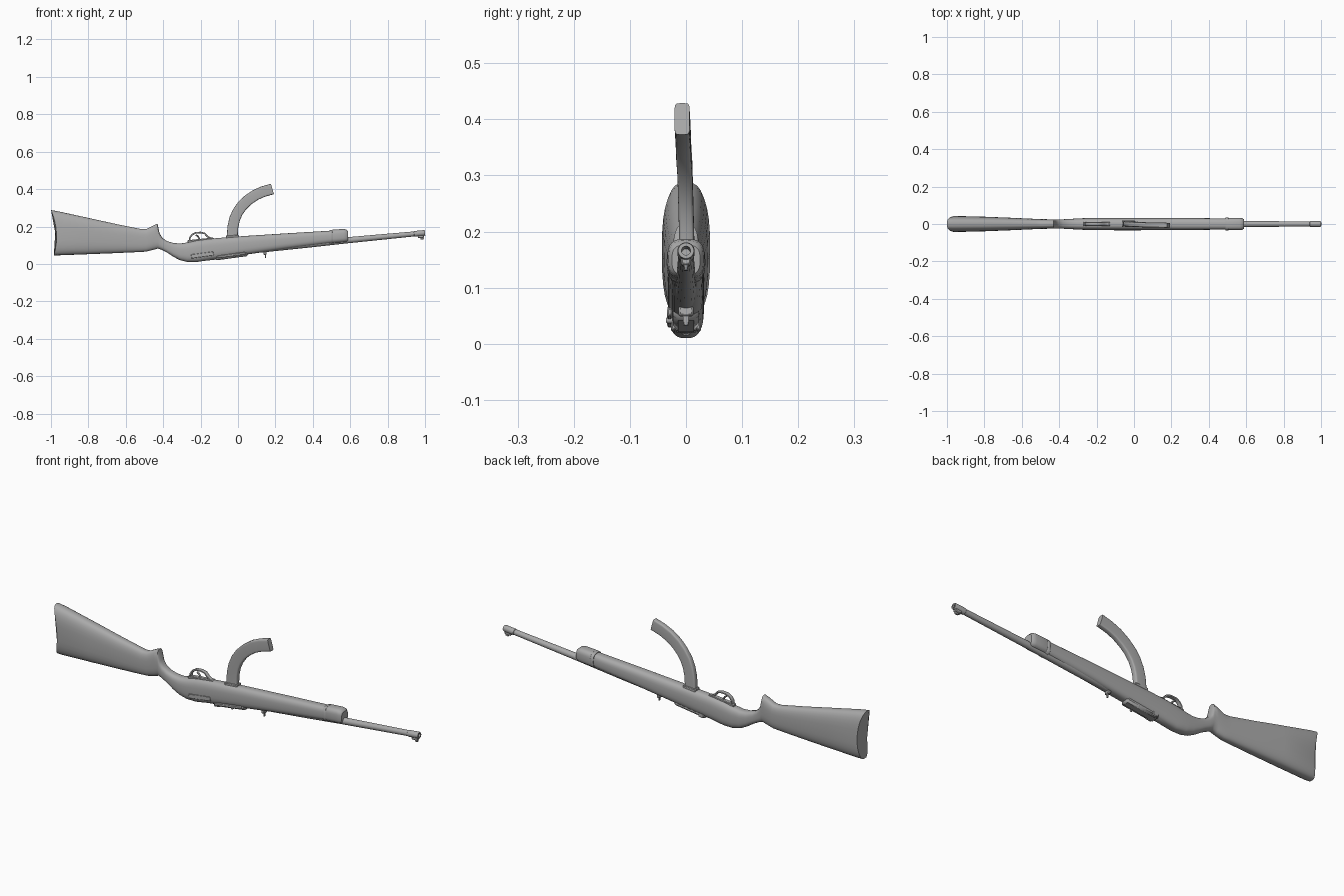
import bpy, bmesh, math
from mathutils import Vector

cube = bpy.data.objects.get("Cube")
if cube:
    bpy.data.objects.remove(cube, do_unlink=True)

grey = bpy.data.materials.new("plain grey")
GREY = (0.4, 0.4, 0.4, 1)
grey.diffuse_color = GREY
grey.use_nodes = True
grey.node_tree.nodes["Principled BSDF"].inputs["Base Color"].default_value = GREY


def finish(name, bm, angle=38):
    bmesh.ops.recalc_face_normals(bm, faces=bm.faces)
    mesh = bpy.data.meshes.new(name)
    bm.to_mesh(mesh)
    bm.free()
    mesh.materials.append(grey)
    ob = bpy.data.objects.new(name, mesh)
    bpy.context.collection.objects.link(ob)
    bpy.ops.object.select_all(action='DESELECT')
    ob.select_set(True)
    bpy.context.view_layer.objects.active = ob
    bpy.ops.object.shade_smooth_by_angle(angle=math.radians(angle))
    return ob


def squircle(power, count):
    """Unit rounded-square outline."""
    pts = []
    for i in range(count):
        a = math.tau * i / count
        c, s = math.cos(a), math.sin(a)
        pts.append((math.copysign(abs(c) ** (2 / power), c),
                    math.copysign(abs(s) ** (2 / power), s)))
    return pts


def loft(name, rings, closed=False, angle=38):
    """Skin a list of point rings, capping both ends."""
    bm = bmesh.new()
    vs = [[bm.verts.new(p) for p in ring] for ring in rings]
    n = len(vs[0])
    for a, b in zip(vs, vs[1:] + vs[:1] if closed else vs[1:]):
        for i in range(n):
            j = (i + 1) % n
            bm.faces.new((a[i], a[j], b[j], b[i]))
    if not closed:
        bm.faces.new(vs[0])
        bm.faces.new(vs[-1])
    return finish(name, bm, angle)


def sweep(name, path, half_w, half_y, power=2, count=12, closed=False):
    """Sweep a rounded section along a path lying in a lengthwise plane."""
    path = [Vector(p) for p in path]
    last = len(path) - 1
    rings = []
    for i, p in enumerate(path):
        if closed:
            t = path[(i + 1) % len(path)] - path[i - 1]
        else:
            t = path[min(i + 1, last)] - path[max(i - 1, 0)]
        t.normalize()
        side = Vector((-t.z, 0, t.x))
        rings.append([p + side * half_w * u + Vector((0, half_y * v, 0))
                      for u, v in squircle(power, count)])
    return loft(name, rings, closed)


def tube(name, start, direction, profile, count=20, angle=38):
    """Turn (distance, radius) pairs around an axis."""
    d = Vector(direction).normalized()
    u = d.orthogonal().normalized()
    v = d.cross(u)
    rings = [[Vector(start) + d * t + r * (math.cos(math.tau * i / count) * u
              + math.sin(math.tau * i / count) * v) for i in range(count)]
             for t, r in profile]
    return loft(name, rings, angle=angle)


def block(name, centre, size, tilt=0.0, bevel=0.003):
    bm = bmesh.new()
    bmesh.ops.create_cube(bm, size=1)
    bmesh.ops.scale(bm, vec=size, verts=bm.verts)
    bmesh.ops.bevel(bm, geom=bm.edges[:], offset=bevel, segments=1, affect='EDGES')
    ob = finish(name, bm)
    ob.location = centre
    ob.rotation_euler.y = -tilt
    return ob


# Stock: x, top z, bottom z, half width
stations = [
    (-0.985, .288, .046, .040), (-0.96, .281, .046, .043), (-0.80, .246, .052, .039),
    (-0.65, .213, .058, .033), (-0.52, .187, .064, .027), (-0.49, .187, .066, .026),
    (-0.45, .207, .076, .025), (-0.43, .215, .082, .024), (-0.42, .165, .080, .024),
    (-0.405, .140, .074, .024), (-0.38, .122, .061, .025), (-0.345, .112, .038, .027),
    (-0.31, .109, .020, .029), (-0.27, .115, .010, .031), (-0.22, .126, .010, .032),
    (-0.15, .135, .022, .032), (0.0, .147, .044, .032), (0.25, .163, .079, .032),
    (0.498, .178, .111, .030)]
rings = []
for k, (x, top, low, w) in enumerate(stations):
    mid, half = (top + low) / 2, (top - low) / 2
    dish = .022 if k == 0 else 0          # hollowed butt end
    lean = -.015 if k == 0 else 0
    rings.append([Vector((x + dish * (1 - v * v) + lean * (v + 1) / 2,
                          w * u, mid + half * v)) for u, v in squircle(2.8, 32)])
loft("stock", rings, angle=50)

# Fore-end cap with rounded nose
cap = [(0.496, .181, .111, .031), (0.506, .183, .111, .033), (0.565, .187, .116, .033),
       (0.58, .184, .118, .031), (0.588, .176, .123, .025)]
loft("fore_end_cap", [[Vector((x, w * u, (t + b) / 2 + (t - b) / 2 * v))
                       for u, v in squircle(3, 32)] for x, t, b, w in cap])
loft("barrel_band", [[Vector((x, .0345 * u * s, z + .037 * v * s))
                      for u, v in squircle(2.8, 32)]
                     for x, z, s in ((.488, .144, .96), (.49, .144, 1),
                                     (.503, .146, 1), (.505, .146, .96))])

# Barrel with open muzzle
slope = math.atan(0.095)
axis = Vector((math.cos(slope), 0, math.sin(slope)))
muzzle = Vector((1.0, 0, .166))
tube("barrel", muzzle - axis * .99, axis,
     [(0, .023), (.35, .020), (.57, .0165), (.93, .0135), (.932, .0155),
      (.985, .0155), (.99, .014), (.99, .008), (.94, .008)])

# Front sight hanging below the muzzle
block("front_sight_base", (.978, 0, .147), (.034, .018, .016), slope)
block("front_sight_post", (.984, 0, .138), (.018, .008, .016), slope, .002)

# Receiver and bolt mechanism
rec = math.atan(.135)
block("receiver", (-.03, 0, .046), (.17, .046, .030), rec, .009)
tube("receiver_tail", (-.25, 0, .028), (1, 0, .135),
     [(0, .010), (.02, .020), (.15, .023), (.29, .021), (.295, .017)])
block("operating_rod", (-.035, -.029, .047), (.15, .010, .014), rec)
tube("bolt_handle", (-.01, -.024, .042), (0, -1, 0), [(0, .006), (.008, .006), (.012, .004)], 10)
block("side_plate", (-.19, -.030, .048), (.12, .006, .022), rec, .002)

# Rear sight with mirrored ears
block("rear_sight_base", (-.10, 0, .028), (.036, .040, .012), rec)
for side, label in ((1, "left"), (-1, "right")):
    block("rear_sight_ear_" + label, (-.10, side * .022, .034), (.03, .010, .022), rec)

# Small lug under the barrel
block("barrel_lug", (.145, 0, .058), (.016, .026, .018), slope)
block("barrel_lug_pin", (.147, 0, .044), (.006, .010, .022), 0, .001)

# Curved magazine
mag = [(-.030, .002, .125), (-.030, .002, .16), (-.027, .001, .20), (-.018, 0, .24),
       (-.002, -.001, .277), (.022, -.002, .311), (.053, -.004, .341),
       (.092, -.005, .368), (.135, -.006, .387), (.184, -.007, .401)]
sweep("magazine", mag, .029, .0135, 6, 24)
block("magazine_well", (-.03, .002, .142), (.07, .034, .022), .06)

# Trigger guard and trigger
guard = [(-.258, 0, .112), (-.257, 0, .140), (-.247, 0, .155), (-.228, 0, .166),
         (-.20, 0, .168), (-.178, 0, .163), (-.163, 0, .146), (-.145, 0, .136),
         (-.125, 0, .132)]
sweep("trigger_guard", guard, .0045, .010, 4, 12)
sweep("trigger", [(-.205, 0, .120), (-.207, 0, .135), (-.214, 0, .147), (-.225, 0, .155)],
      .0045, .005, 2, 10)
block("trigger_plate", (-.20, 0, .127), (.14, .022, .014), .1)
